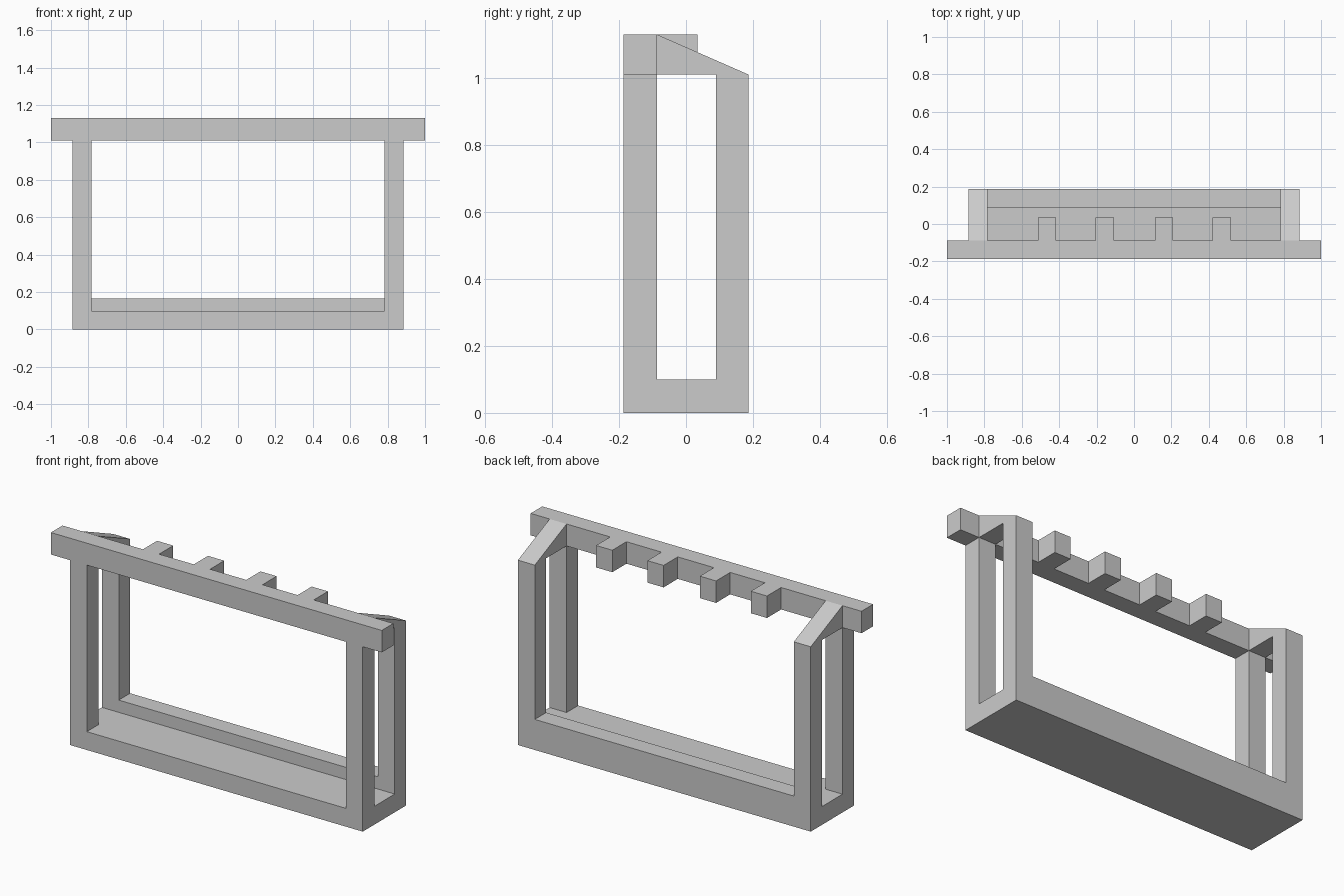
import bpy
import bmesh
from mathutils import Vector

cube = bpy.data.objects.get("Cube")
if cube:
    bpy.data.objects.remove(cube, do_unlink=True)

grey = bpy.data.materials.new("plain grey")
grey.use_nodes = True
grey.diffuse_color = (0.6, 0.6, 0.6, 1)
grey.node_tree.nodes["Principled BSDF"].inputs["Base Color"].default_value = (0.6, 0.6, 0.6, 1)


def extrude_profile(name, profile, axis, start, end):
    """Extrude a 2D outline along an axis; the outline uses the other two axes in order."""
    bm = bmesh.new()
    verts = []
    for a, b in profile:
        co = [a, b]
        co.insert(axis, start)
        verts.append(bm.verts.new(co))
    face = bm.faces.new(verts)
    shift = Vector((0, 0, 0))
    shift[axis] = end - start
    result = bmesh.ops.extrude_face_region(bm, geom=[face])
    moved = [g for g in result["geom"] if isinstance(g, bmesh.types.BMVert)]
    bmesh.ops.translate(bm, verts=moved, vec=shift)
    bmesh.ops.recalc_face_normals(bm, faces=bm.faces[:])
    mesh = bpy.data.meshes.new(name)
    bm.to_mesh(mesh)
    bm.free()
    mesh.materials.append(grey)
    obj = bpy.data.objects.new(name, mesh)
    bpy.context.collection.objects.link(obj)
    return obj


X, Y, Z = 0, 1, 2
OUT, INN = 0.885, 0.783            # outer and inner half widths of the posts
FRONT, FRONT_IN = -0.187, -0.087   # depth of the front frame
BACK_IN, BACK = 0.089, 0.187       # depth of the back frame
FLOOR, POST_TOP, TOP = 0.1, 1.01, 1.13


def u_shape(rail_top):
    # Two posts joined by a bottom rail; the rail may rise above the floor
    return [(-OUT, 0), (OUT, 0), (OUT, POST_TOP), (INN, POST_TOP),
            (INN, rail_top), (-INN, rail_top), (-INN, POST_TOP), (-OUT, POST_TOP)]


# Front and back frames with the floor between them
extrude_profile("front_frame", u_shape(FLOOR), Y, FRONT, FRONT_IN)
extrude_profile("back_frame", u_shape(0.167), Y, BACK_IN, BACK)
extrude_profile("floor", [(-OUT, 0), (OUT, 0), (OUT, FLOOR), (-OUT, FLOOR)],
                Y, FRONT_IN, BACK_IN)

# Sloped braces from the back posts up to the top bar
wedge = [(FRONT_IN, POST_TOP), (BACK, POST_TOP), (FRONT_IN, TOP)]
extrude_profile("left_brace", wedge, X, INN, OUT)
extrude_profile("right_brace", wedge, X, -OUT, -INN)

# Top bar with four spacer teeth along its back edge
comb = [(-1, FRONT), (1, FRONT), (1, FRONT_IN)]
for x in (0.47, 0.16, -0.157, -0.465):
    comb += [(x + 0.049, FRONT_IN), (x + 0.049, 0.035),
             (x - 0.049, 0.035), (x - 0.049, FRONT_IN)]
comb.append((-1, FRONT_IN))
extrude_profile("toothed_top_bar", comb, Z, POST_TOP, TOP)
